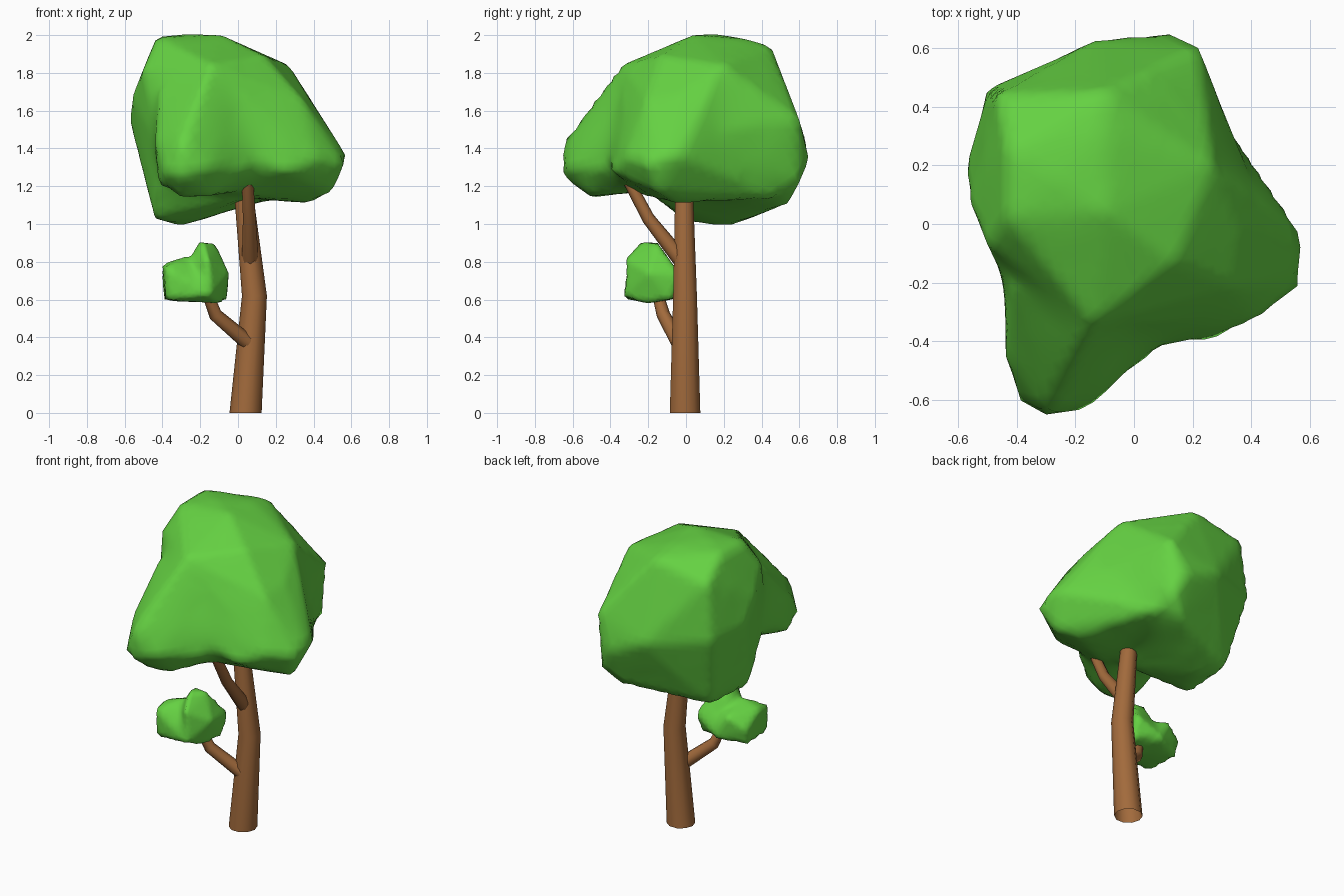
import bpy, bmesh, math
from mathutils import Vector
from mathutils.bvhtree import BVHTree

if "Cube" in bpy.data.objects:
    bpy.data.objects.remove(bpy.data.objects["Cube"])


def material(name, rgb):
    m = bpy.data.materials.new(name)
    m.diffuse_color = (*rgb, 1)
    m.use_nodes = True
    m.node_tree.nodes["Principled BSDF"].inputs["Base Color"].default_value = m.diffuse_color
    return m


LEAF = material("leaf green", (0.13, 0.64, 0.055))
BARK = material("bark brown", (0.36, 0.145, 0.045))


def finish(bm, name, mat):
    bmesh.ops.recalc_face_normals(bm, faces=bm.faces)
    for f in bm.faces:
        f.smooth = True
    me = bpy.data.meshes.new(name)
    bm.to_mesh(me)
    bm.free()
    me.materials.append(mat)
    ob = bpy.data.objects.new(name, me)
    bpy.context.collection.objects.link(ob)
    return ob


def tube(name, path, level=False, sides=10):
    """Tapered limb through (x, y, z, radius) points; level rings stay flat."""
    bm = bmesh.new()
    pts = [Vector(p[:3]) for p in path]
    rings = []
    for i, p in enumerate(path):
        d = pts[min(i + 1, len(pts) - 1)] - pts[max(i - 1, 0)]
        q = Vector((0, 0, 1)).rotation_difference(Vector((0, 0, 1)) if level else d)
        rings.append([bm.verts.new(pts[i] + q @ Vector((
            p[3] * math.cos(2 * math.pi * k / sides),
            p[3] * math.sin(2 * math.pi * k / sides), 0))) for k in range(sides)])
    for a, b in zip(rings, rings[1:]):
        for k in range(sides):
            j = (k + 1) % sides
            bm.faces.new((a[k], a[j], b[j], b[k]))
    return finish(bm, name, BARK)


def foliage(name, centre, lobes, detail, fill):
    """Wrap a sphere onto overlapping convex lobes, then fill the creases."""
    c = Vector(centre)
    trees = []
    for lobe in lobes:
        h = bmesh.new()
        for p in lobe:
            h.verts.new(p)
        for s in (-0.04, 0.04):  # small core so every lobe holds the centre
            for axis in range(3):
                v = c.copy()
                v[axis] += s
                h.verts.new(v)
        bmesh.ops.convex_hull(h, input=h.verts[:])
        trees.append(BVHTree.FromBMesh(h))
        h.free()
    bm = bmesh.new()
    bmesh.ops.create_icosphere(bm, subdivisions=detail, radius=1)
    dirs = [v.co.normalized() for v in bm.verts]
    near = [[e.other_vert(v).index for e in v.link_edges] for v in bm.verts]
    rad = [max(t.ray_cast(c, d)[3] or 0 for t in trees) for d in dirs]
    for _ in range(fill):
        pos = [d * r for d, r in zip(dirs, rad)]
        rad = [max(r, sum((pos[k] for k in n), Vector()).dot(d) / len(n))
               for d, r, n in zip(dirs, rad, near)]
    for v, d, r in zip(bm.verts, dirs, rad):
        v.co = c + d * r
    return finish(bm, name, LEAF)


# Trunk and branches
tube("trunk", [(0.04, -0.005, 0, 0.085), (0.087, -0.005, 0.62, 0.066),
               (0.03, -0.01, 1.16, 0.05)], level=True)
tube("upper_branch", [(0.065, -0.01, 0.79, 0.045), (0.06, -0.2, 1.03, 0.034),
                      (0.05, -0.31, 1.24, 0.03)], sides=8)
tube("lower_branch", [(0.05, -0.04, 0.375, 0.042), (-0.12, -0.12, 0.52, 0.036),
                      (-0.16, -0.15, 0.63, 0.03)], sides=8)

# Main crown: tall back body, right lobe, front left lobe
body = [(-.43, .25, 1.99), (-.43, .02, 1.985), (-.09, .04, 2), (-.27, .15, 2.005),
        (-.1, .45, 1.94), (-.1, .31, 1.98), (.27, .2, 1.84), (-.14, -.34, 1.84),
        (-.5, -.07, 1.82), (-.46, .44, 1.87), (-.5, .46, 1.5), (-.57, .2, 1.54),
        (-.56, .08, 1.67), (-.12, .63, 1.45), (.13, .65, 1.34), (.22, .6, 1.55),
        (.2, .59, 1.2), (-.3, .22, .99), (-.44, -.02, 1.03), (-.35, .05, 1.005),
        (-.42, .34, 1.03), (.1, .54, 1.11), (0, -.15, 1.13), (-.42, -.24, 1.4),
        (.38, .2, 1.5), (.14, -.13, 1.89)]
right = [(.56, -.02, 1.36), (.575, -.11, 1.36), (.56, -.21, 1.32), (.5, -.15, 1.17),
         (.42, -.32, 1.35), (.27, -.39, 1.28), (.36, -.03, 1.69), (.38, -.05, 1.11),
         (.27, .2, 1.84), (-.14, -.34, 1.84), (.38, .2, 1.22), (.2, .5, 1.14),
         (0, -.25, 1.16), (.05, -.42, 1.35), (.14, -.13, 1.89), (.34, -.21, 1.66)]
front = [(-.16, -.63, 1.3), (-.3, -.65, 1.25), (-.3, -.65, 1.43),
         (-.39, -.6, 1.27), (-.44, -.45, 1.45), (-.42, -.45, 1.21),
         (-.3, -.5, 1.14), (-.15, -.5, 1.15), (.07, -.43, 1.29), (-.14, -.34, 1.84),
         (-.42, -.24, 1.3), (-.42, -.2, 1.72), (0, -.25, 1.17), (-.25, -.49, 1.62)]
foliage("main_crown", (-.06, 0, 1.5), [body, right, front], 5, 14)

# Small leaf clump on the lower branch: tall right part, low left part
tall = [(-.2, -.25, .905), (-.21, -.15, .9), (-.12, -.15, .895), (-.05, -.2, .74),
        (-.05, -.03, .73), (-.06, -.08, .6), (-.1, -.22, .58), (-.16, -.32, .81),
        (-.15, -.33, .62), (-.2, 0, .65), (-.27, -.15, .6)]
low = [(-.4, -.2, .79), (-.4, -.06, .7), (-.39, -.08, .6), (-.38, -.31, .77),
       (-.38, -.31, .6), (-.28, -.02, .77), (-.27, -.2, .83), (-.15, -.33, .62),
       (-.2, 0, .62), (-.1, -.2, .58)]
foliage("small_clump", (-.21, -.17, .72), [tall, low], 4, 10)
